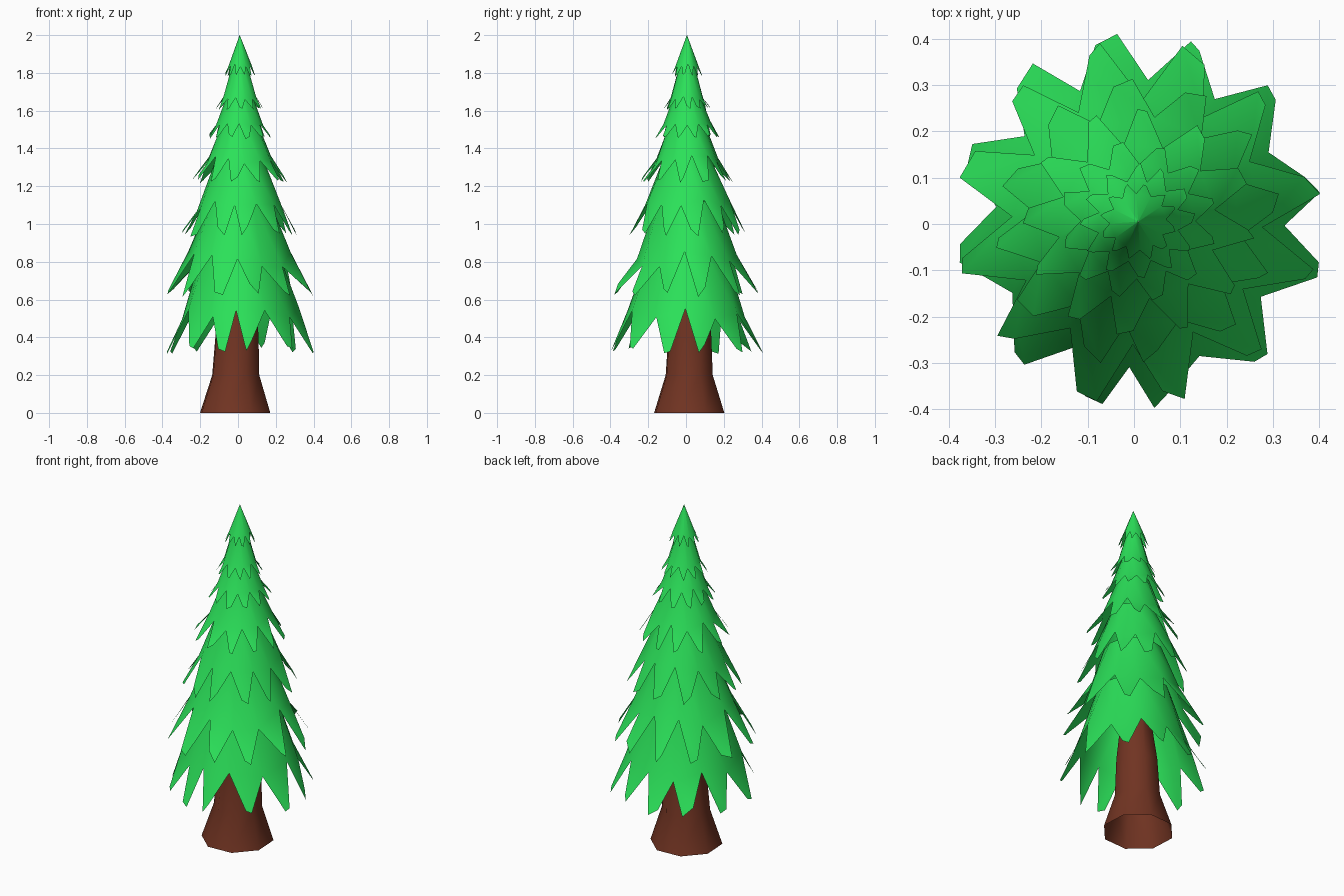
import bpy, bmesh, math, random

random.seed(7)
cube = bpy.data.objects.get("Cube")
if cube:
    bpy.data.objects.remove(cube, do_unlink=True)


def make_material(name, colour):
    mat = bpy.data.materials.new(name)
    mat.use_nodes = True
    mat.diffuse_color = colour
    mat.node_tree.nodes["Principled BSDF"].inputs["Base Color"].default_value = colour
    return mat


green = make_material("needle green", (0.024, 0.75, 0.1, 1))
brown = make_material("bark brown", (0.165, 0.034, 0.016, 1))


def finish(bm, name, mat, angle):
    mesh = bpy.data.meshes.new(name)
    bm.to_mesh(mesh)
    bm.free()
    mesh.materials.append(mat)
    obj = bpy.data.objects.new(name, mesh)
    bpy.context.collection.objects.link(obj)
    bpy.ops.object.select_all(action="DESELECT")
    obj.select_set(True)
    bpy.context.view_layer.objects.active = obj
    bpy.ops.object.shade_smooth_by_angle(angle=math.radians(angle))


def polar(bm, r, angle, z, centre):
    return bm.verts.new((centre[0] + r * math.cos(angle), centre[1] + r * math.sin(angle), z))


# Trunk: flared octagonal tube, open at the base, rising into the foliage
bm = bmesh.new()
SIDES = 8
rings = []
for z, r, cx, cy in [(0, 0.197, -0.015, 0.017), (0.2, 0.132, -0.012, 0.017),
                     (0.42, 0.12, -0.005, 0.02), (0.9, 0.06, 0, 0.01)]:
    rings.append([polar(bm, r, math.tau * (i + 0.57) / SIDES, z, (cx, cy)) for i in range(SIDES)])
for low, high in zip(rings, rings[1:]):
    for i in range(SIDES):
        j = (i + 1) % SIDES
        bm.faces.new((low[i], low[j], high[j], high[i]))
finish(bm, "trunk", brown, 50)


# Foliage: open skirts whose lower edge is cut into blunt, uneven points
def skirt(name, top, valley, tip, tips):
    bm = bmesh.new()
    centre = (0.009, 0.005)
    drop = valley[1] - tip[1]
    teeth = len(tips)
    # Notches lie halfway between neighbouring points
    gaps = [(tips[i] - tips[i - 1]) % math.tau for i in range(teeth)]
    notches = [tips[i] - gaps[i] / 2 for i in range(teeth)]
    edge = [polar(bm, valley[0] * random.uniform(0.98, 1.03), a,
                  valley[1] + drop * random.uniform(-0.15, 0.3), centre) for a in notches]
    upper = [polar(bm, top[0], a, top[1], centre) for a in notches]
    for i in range(teeth):
        j = (i + 1) % teeth
        bm.faces.new((upper[i], edge[i], edge[j], upper[j]))
        # One side of each point hangs lower than the other
        half = (gaps[i] + gaps[j]) / 2 * random.uniform(0.06, 0.16)
        lift = drop * random.uniform(0.05, 0.3)
        lifts = (lift, 0) if random.random() < 0.5 else (0, lift)
        reach = tip[0] * random.uniform(0.97, 1.02)
        low = tip[1] + drop * random.uniform(-0.08, 0.12)
        a = polar(bm, reach - lifts[0] * 0.5, tips[i] - half, low + lifts[0], centre)
        b = polar(bm, reach - lifts[1] * 0.5, tips[i] + half, low + lifts[1], centre)
        bm.faces.new((edge[i], a, b, edge[j]))
    finish(bm, name, green, 60)


def even_tips(phase, count=12):
    return [math.radians(phase) + math.tau / count * (i + random.uniform(-0.1, 0.1))
            for i in range(count)]


# Each tier: (radius, height) at the hidden top, between points, and at the points
lowest_tips = [math.radians(a) for a in
               (12, 44, 72, 100, 128, 158, 190, 229, 256, 277, 312, 345)]
tiers = [
    ((0.2, 0.86), (0.312, 0.50), (0.406, 0.325), lowest_tips),
    ((0.16, 1.12), (0.267, 0.80), (0.39, 0.615), even_tips(-16)),
    ((0.12, 1.36), (0.226, 1.09), (0.31, 0.94), even_tips(8)),
    ((0.085, 1.56), (0.17, 1.33), (0.25, 1.225), even_tips(-4)),
    ((0.06, 1.70), (0.125, 1.525), (0.172, 1.455), even_tips(14)),
    ((0.038, 1.85), (0.088, 1.665), (0.125, 1.605), even_tips(2)),
    ((0.0005, 2.0), (0.06, 1.835), (0.083, 1.785), even_tips(18)),
]
for n, (top, valley, tip, tips) in enumerate(tiers):
    skirt(f"foliage_tier_{n + 1}", top, valley, tip, tips)
